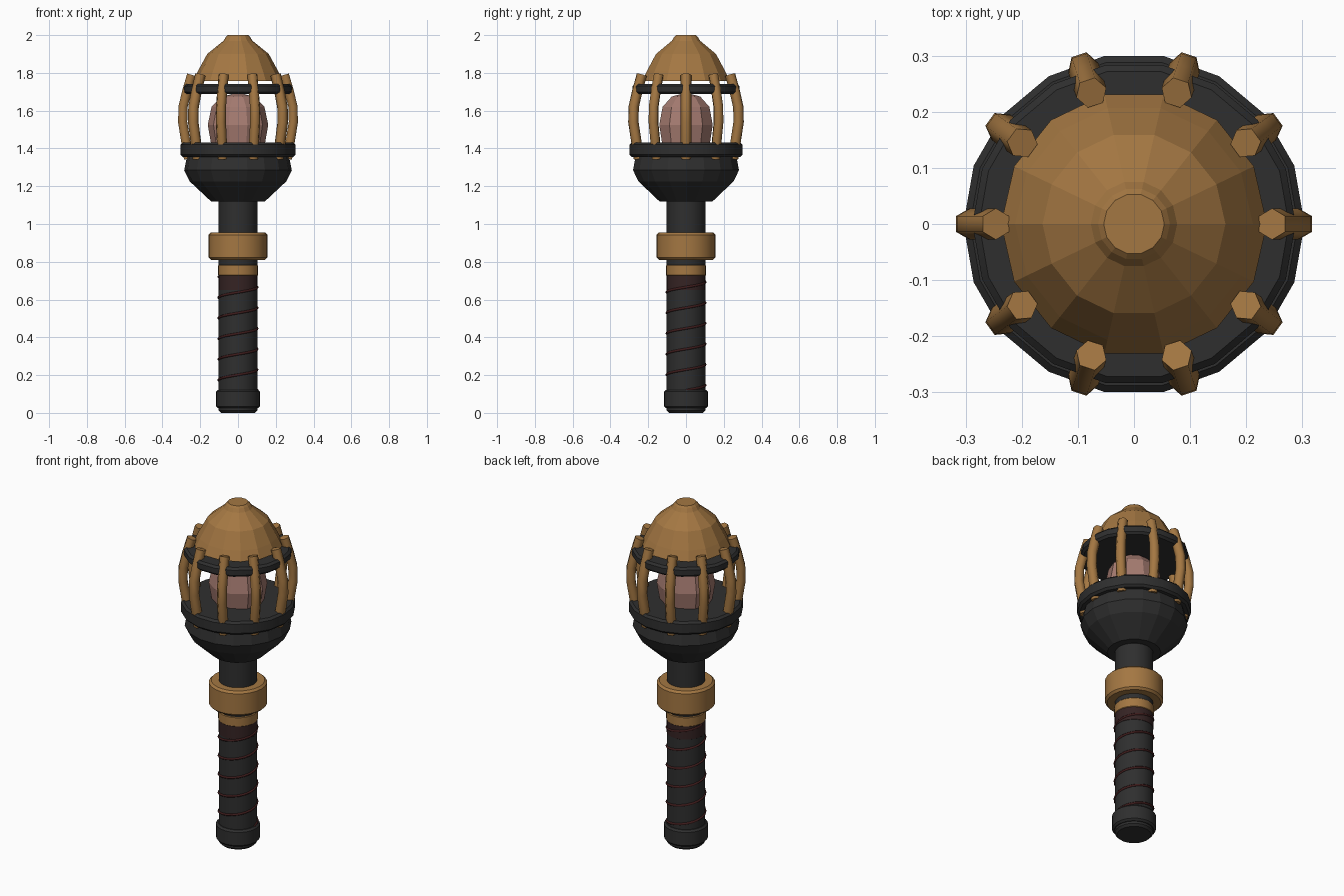
import bpy
import bmesh
from math import sin, cos, pi, radians

cube = bpy.data.objects.get("Cube")
if cube:
    bpy.data.objects.remove(cube, do_unlink=True)


def material(name, rgb):
    m = bpy.data.materials.new(name)
    m.use_nodes = True
    m.diffuse_color = (*rgb, 1)
    bsdf = m.node_tree.nodes["Principled BSDF"]
    bsdf.inputs["Base Color"].default_value = (*rgb, 1)
    bsdf.inputs["Roughness"].default_value = 0.7
    return m


gold = material("aged gold", (0.37, 0.185, 0.055))
iron = material("dark iron", (0.028, 0.028, 0.028))
rose = material("rose crystal", (0.38, 0.2, 0.165))
red = material("dark red cord", (0.05, 0.012, 0.012))
wrap = material("red brown wrap", (0.036, 0.017, 0.017))


def lathe(name, profile, sides, mat, smooth=None, depth=1):
    """Closed solid turned around z from (radius, height) points."""
    bm = bmesh.new()
    rings = []
    for r, z in profile:
        angles = [2 * pi * i / sides for i in range(sides)]
        rings.append([bm.verts.new((r * cos(a), depth * r * sin(a), z)) for a in angles])
    for low, high in zip(rings, rings[1:]):
        for i in range(sides):
            j = (i + 1) % sides
            bm.faces.new((low[i], low[j], high[j], high[i]))
    bm.faces.new(rings[0][::-1])
    bm.faces.new(rings[-1])
    mesh = bpy.data.meshes.new(name)
    bm.to_mesh(mesh)
    bm.free()
    mesh.materials.append(mat)
    ob = bpy.data.objects.new(name, mesh)
    bpy.context.collection.objects.link(ob)
    if smooth:
        bpy.ops.object.select_all(action='DESELECT')
        ob.select_set(True)
        bpy.context.view_layer.objects.active = ob
        bpy.ops.object.shade_smooth_by_angle(angle=radians(smooth))
    return ob


def band(name, r, z0, z1, sides, mat, bevel):
    """Round band with chamfered rims."""
    return lathe(name, [(r - bevel, z0), (r, z0 + bevel), (r, z1 - bevel), (r - bevel, z1)],
                 sides, mat, 35)


def tube(name, points, radius, mat, resolution):
    curve = bpy.data.curves.new(name, 'CURVE')
    curve.dimensions = '3D'
    curve.bevel_depth = radius
    curve.bevel_resolution = resolution
    curve.use_fill_caps = True
    spline = curve.splines.new('POLY')
    spline.points.add(len(points) - 1)
    for p, co in zip(spline.points, points):
        p.co = (*co, 1)
    spline.use_smooth = True
    curve.materials.append(mat)
    return curve


def place(name, data, turn=0):
    ob = bpy.data.objects.new(name, data)
    ob.rotation_euler.z = turn
    bpy.context.collection.objects.link(ob)


# Handle and its collars
band("handle_shaft", 0.102, 0.0, 1.13, 24, iron, 0.012)
band("pommel", 0.117, 0.025, 0.122, 24, iron, 0.01)
band("grip_wrap", 0.1035, 0.65, 0.73, 24, wrap, 0.001)
band("small_collar", 0.106, 0.725, 0.785, 24, gold, 0.005)
band("large_collar", 0.155, 0.81, 0.955, 24, gold, 0.012)

# Cord wound up the grip
turns, steps = 5.5, 20
cord = []
for i in range(int(turns * steps) + 1):
    a = 2 * pi * i / steps
    cord.append((0.102 * cos(a), 0.102 * sin(a), 0.12 + 0.6 * i / (turns * steps)))
place("grip_cord", tube("grip_cord", cord, 0.007, red, 1))

# Bowl and the two solid cage rings
lathe("bowl", [(0.143, 1.12), (0.255, 1.225), (0.285, 1.285), (0.27, 1.36)], 18, iron)
band("lower_ring", 0.304, 1.355, 1.432, 18, iron, 0.012)
band("upper_ring", 0.288, 1.687, 1.742, 18, iron, 0.012)

# Crystal held in the cage
lathe("crystal", [(0.14, 1.41), (0.16, 1.525), (0.14, 1.62), (0.085, 1.675), (0.02, 1.69)],
      10, rose, depth=0.93)

# Ten bent cage bars
path = [(0.262, 0, 1.345), (0.277, 0, 1.44), (0.293, 0, 1.54),
        (0.291, 0, 1.62), (0.272, 0, 1.70), (0.246, 0, 1.79)]
bar = tube("cage_bar", path, 0.028, gold, 1)
for i in range(10):
    place(f"cage_bar_{i + 1}", bar, i * pi / 5)

# Faceted dome with a small knob
lathe("dome", [(0.237, 1.757), (0.212, 1.81), (0.163, 1.9), (0.077, 1.97),
               (0.064, 1.99), (0.054, 2.0)], 14, gold)
